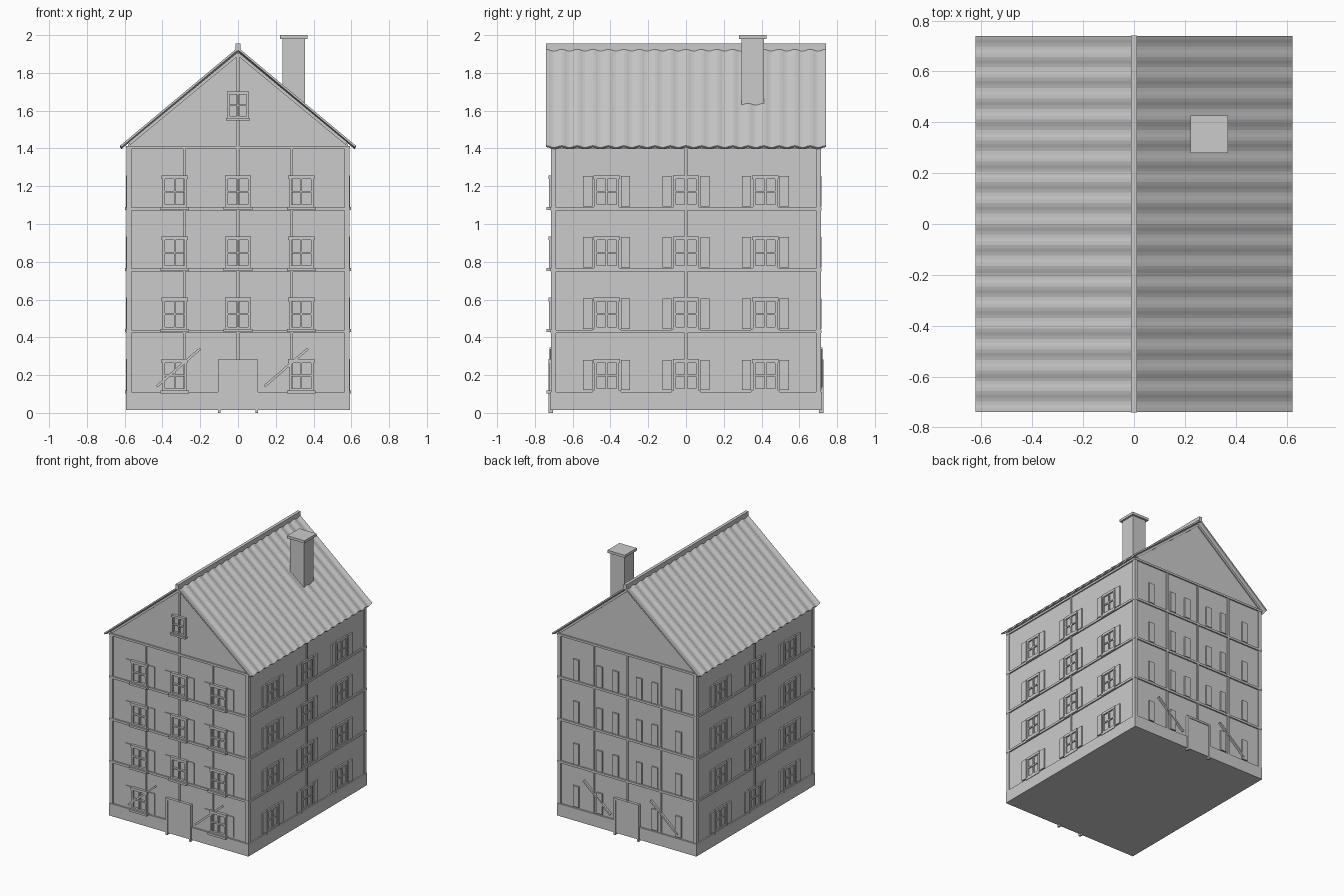
import bpy, bmesh, math

if "Cube" in bpy.data.objects:
    bpy.data.objects.remove(bpy.data.objects["Cube"])

X, Y = 0.583, 0.707                      # wall planes
FLOORS = [0.11, 0.435, 0.76, 1.083]      # floor heights
EAVE, APEX = 1.40, 1.915

grey = bpy.data.materials.new("plain grey")
grey.diffuse_color = (0.6, 0.6, 0.6, 1)
grey.use_nodes = True
grey.node_tree.nodes["Principled BSDF"].inputs["Base Color"].default_value = grey.diffuse_color

# facade coordinates: u along the wall, d outwards, z up
SIDES = {
    "front": lambda u, d, z: (u, -Y - d, z),
    "back": lambda u, d, z: (u, Y + d, z),
    "right": lambda u, d, z: (X + d, u, z),
    "left": lambda u, d, z: (-X - d, u, z),
}


def prism(bm, side, poly, d0, d1):
    f = SIDES[side]
    a = [bm.verts.new(f(u, d0, z)) for u, z in poly]
    b = [bm.verts.new(f(u, d1, z)) for u, z in poly]
    bm.faces.new(a)
    bm.faces.new(b[::-1])
    n = len(poly)
    for i in range(n):
        j = (i + 1) % n
        bm.faces.new((a[i], b[i], b[j], a[j]))


def rect(bm, side, u0, u1, z0, z1, d, d0=-0.004):
    prism(bm, side, [(u0, z0), (u1, z0), (u1, z1), (u0, z1)], d0, d)


def beam(bm, side, p, q, w, d):
    dx, dz = q[0] - p[0], q[1] - p[1]
    k = w / 2 / math.hypot(dx, dz)
    nx, nz = -dz * k, dx * k
    prism(bm, side, [(p[0] + nx, p[1] + nz), (p[0] - nx, p[1] - nz),
                     (q[0] - nx, q[1] - nz), (q[0] + nx, q[1] + nz)], -0.004, d)


def finish(bm, name):
    bmesh.ops.recalc_face_normals(bm, faces=bm.faces)
    me = bpy.data.meshes.new(name)
    bm.to_mesh(me)
    bm.free()
    me.materials.append(grey)
    ob = bpy.data.objects.new(name, me)
    bpy.context.collection.objects.link(ob)
    return ob


def block(name, x0, x1, y0, y1, z0, z1):
    bm = bmesh.new()
    bmesh.ops.create_cube(bm, size=1)
    for v in bm.verts:
        v.co = ((x0 + x1) / 2 + v.co.x * (x1 - x0),
                (y0 + y1) / 2 + v.co.y * (y1 - y0),
                (z0 + z1) / 2 + v.co.z * (z1 - z0))
    return finish(bm, name)


# walls with gables, one extruded profile
bm = bmesh.new()
prism(bm, "front", [(-X, 0.1), (X, 0.1), (X, EAVE + 0.02), (0, APEX), (-X, EAVE + 0.02)],
      0, -2 * Y)
finish(bm, "walls")
block("plinth", -0.593, 0.593, -0.72, 0.72, 0.015, 0.11)

# corner posts
bm = bmesh.new()
for s in SIDES:
    half = X if s in ("front", "back") else Y
    for k in (-1, 1):
        u0, u1 = sorted((k * (half - 0.018), k * (half + 0.008)))
        rect(bm, s, u0, u1, 0.11, EAVE + 0.005, 0.008)
finish(bm, "corner_posts")

# floor bands and inner posts
bm = bmesh.new()
for s in SIDES:
    gable = s in ("front", "back")
    half = (X if gable else Y) + 0.01
    for z in FLOORS[1:]:
        rect(bm, s, -half, half, z - 0.012, z + 0.005, 0.01)
    rect(bm, s, -half, half, EAVE - 0.002, EAVE + 0.014, 0.01)
    rect(bm, s, -0.007, 0.007, 0.28 if gable else 0.11,
         1.9 if s == "front" else EAVE, 0.008)
    if gable:
        for u in (-0.285, 0.285):
            rect(bm, s, u - 0.007, u + 0.007, 0.11, EAVE, 0.008)
        for k in (-1, 1):
            beam(bm, s, (k * 0.575, 1.425), (0, 1.9), 0.016, 0.008)
finish(bm, "timber_frame")

# diagonal braces and door frames, alike on both gable ends
bm = bmesh.new()
for s in ("front", "back"):
    for u in (-0.43, 0.14):
        beam(bm, s, (u, 0.14), (u + 0.23, 0.34), 0.013, 0.016)
finish(bm, "diagonal_braces")
bm = bmesh.new()
for s in ("front", "back"):
    for k in (-1, 1):
        u0, u1 = sorted((k * 0.092, k * 0.107))
        rect(bm, s, u0, u1, 0, 0.27, 0.02)
    rect(bm, s, -0.107, 0.107, 0.268, 0.283, 0.02)
finish(bm, "door_frames")
bm = bmesh.new()
for s in ("front", "back"):
    rect(bm, s, -0.092, 0.092, 0.015, 0.268, 0.014)
finish(bm, "doors")


# windows: sill, frame, cross bars and lintel
def window(bm, s, u, z, k, d, sill):
    def r(a, b, c, e, dd):
        rect(bm, s, u + a * k, u + b * k, z + c * k, z + e * k, dd)
    r(-0.076, 0.076, -0.008, 0.008, sill)
    for a in (-0.066, 0.052):
        r(a, a + 0.014, 0.008, 0.165, d)
    r(-0.07, 0.07, 0.155, 0.175, d + 0.002)
    r(-0.052, 0.052, 0.008, 0.02, d)
    r(-0.005, 0.005, 0.02, 0.155, d - 0.001)
    r(-0.052, 0.052, 0.083, 0.093, d - 0.001)


frames, shutters = bmesh.new(), bmesh.new()
for s in SIDES:
    gable = s in ("front", "back")
    for u in ((-0.335, 0, 0.335) if gable else (-0.42, 0, 0.42)):
        for i, z in enumerate(FLOORS):
            if gable and i == 0 and u == 0:
                continue
            if s == "front":
                window(frames, s, u, z, 1, 0.018, 0.032)
            elif not gable:
                window(frames, s, u, z, 1, 0.009, 0.014)
            for k in (-1, 1):
                c = u + k * 0.1
                rect(shutters, s, c - 0.024, c + 0.024, z + 0.01, z + 0.17,
                     0.005 if s == "front" else 0.011)
window(frames, "front", 0, 1.555, 0.84, 0.018, 0.03)
finish(frames, "window_frames")
finish(shutters, "shutters")

# corrugated roof slopes
WAVES, SEG, HALF = 18, 6, 0.74
for name, k in (("roof_left", -1), ("roof_right", 1)):
    bm = bmesh.new()
    rows = []
    n = WAVES * SEG
    for i in range(n + 1):
        y = -HALF + 2 * HALF * i / n
        h = 0.005 * math.cos(2 * math.pi * i / SEG)
        rows.append([bm.verts.new((k * x, y, z + h + t))
                     for x, z, t in ((0, 1.93, 0), (0.624, 1.41, 0),
                                     (0.617, 1.41, -0.008), (0, 1.93, -0.014))])
    for a, b in zip(rows, rows[1:]):
        for j in range(4):
            bm.faces.new((a[j], a[(j + 1) % 4], b[(j + 1) % 4], b[j]))
    bm.faces.new(rows[0])
    bm.faces.new(rows[-1][::-1])
    finish(bm, name)
block("roof_ridge", -0.012, 0.012, -0.742, 0.742, 1.915, 1.955)

# chimney
block("chimney_stack", 0.236, 0.355, 0.293, 0.412, 1.62, 1.982)
block("chimney_cap", 0.222, 0.369, 0.28, 0.426, 1.98, 2.0)
